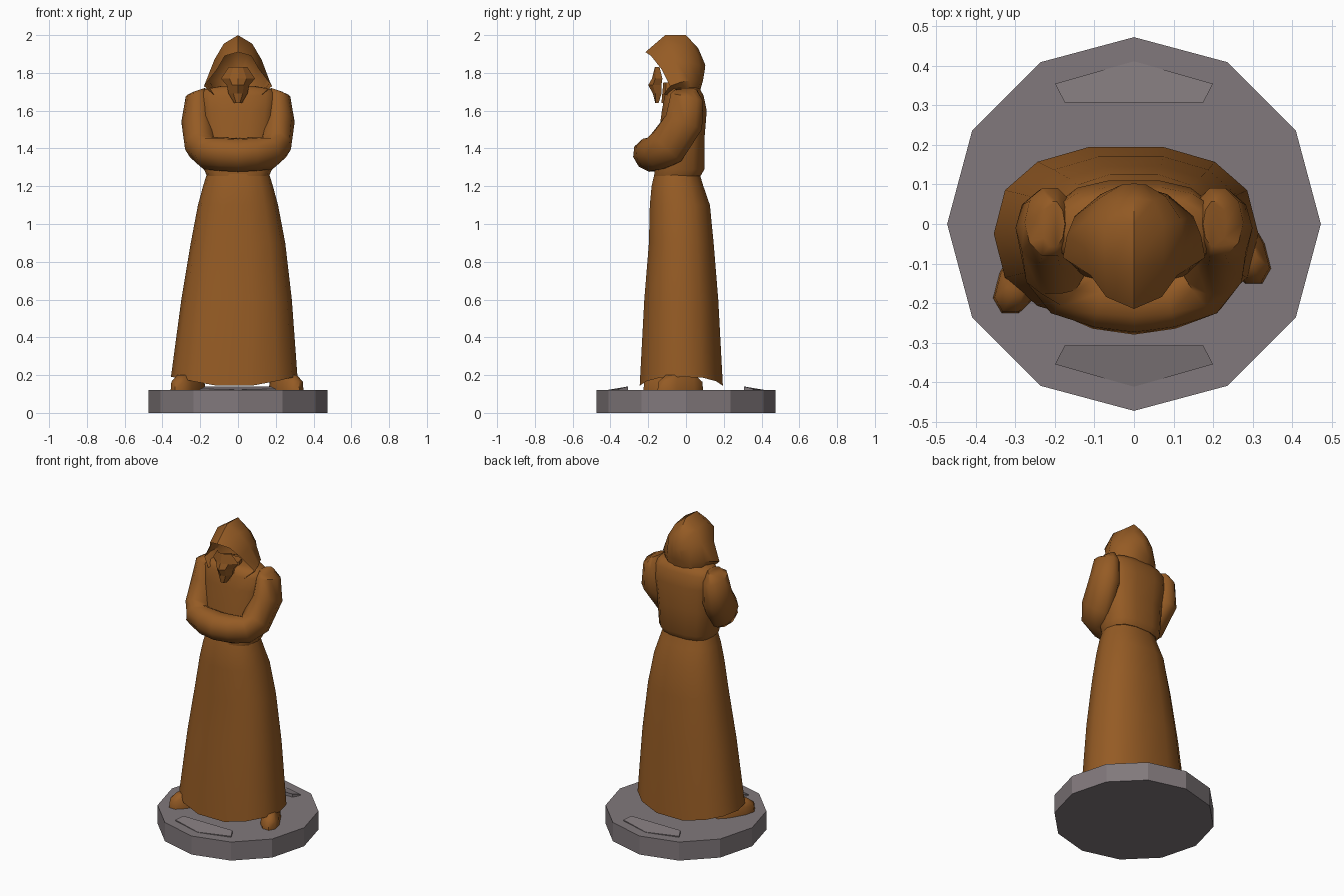
import bpy, bmesh, math
from mathutils import Vector as V

if "Cube" in bpy.data.objects:
    bpy.data.objects.remove(bpy.data.objects["Cube"])


def material(name, rgb):
    m = bpy.data.materials.new(name)
    m.diffuse_color = (*rgb, 1)
    m.use_nodes = True
    m.node_tree.nodes["Principled BSDF"].inputs["Base Color"].default_value = m.diffuse_color
    return m


BROWN = material("brown cloth", (0.30, 0.105, 0.018))
GREY = material("grey stone", (0.22, 0.19, 0.20))


def finish(name, bm, mat, angle=None):
    bmesh.ops.recalc_face_normals(bm, faces=bm.faces)
    me = bpy.data.meshes.new(name)
    bm.to_mesh(me)
    bm.free()
    me.materials.append(mat)
    ob = bpy.data.objects.new(name, me)
    bpy.context.collection.objects.link(ob)
    if angle:
        bpy.ops.object.select_all(action='DESELECT')
        ob.select_set(True)
        bpy.context.view_layer.objects.active = ob
        bpy.ops.object.shade_smooth_by_angle(angle=math.radians(angle))
    return ob


def loft(name, rings, mat, closed=True, cap=(True, True), angle=None):
    """Skin a list of equal-length point rings."""
    bm = bmesh.new()
    rows = [[bm.verts.new(p) for p in r] for r in rings]
    n = len(rows[0])
    for a, b in zip(rows, rows[1:]):
        for i in range(n if closed else n - 1):
            j = (i + 1) % n
            bm.faces.new((a[i], a[j], b[j], b[i]))
    if cap[0]:
        bm.faces.new(rows[0])
    if cap[1]:
        bm.faces.new(rows[-1])
    return finish(name, bm, mat, angle)


def oval(c, u, v, n=12, power=1.0):
    """Oval ring around c spanned by u and v; power below 1 squares it off."""
    out = []
    for i in range(n):
        a = 2 * math.pi * i / n
        co, si = math.cos(a), math.sin(a)
        co = math.copysign(abs(co) ** power, co)
        si = math.copysign(abs(si) ** power, si)
        out.append(V(c) + V(u) * co + V(v) * si)
    return out


def level(z, x0, x1, y0, y1, n=14, power=0.85):
    """Horizontal oval filling the given x and y limits."""
    return oval(((x0 + x1) / 2, (y0 + y1) / 2, z),
                ((x1 - x0) / 2, 0, 0), (0, (y1 - y0) / 2, 0), n, power)


# Twelve-sided base
loft("base", [oval((0, 0, z), (.473, 0, 0), (0, .473, 0)) for z in (0, .12)], GREY)

# Low sloping slabs at the front and back of the base
for name, s in (("front_slab", -1), ("back_slab", 1)):
    top = [(-.2, .355, .127), (-.175, .307, .14), (.175, .307, .14),
           (.2, .355, .127), (0, .412, .122)]
    loft(name, [[(x, y * s, .119) for x, y, z in top],
                [(x, y * s, z) for x, y, z in top]], GREY)

# Long skirt of the robe, hem dipping at front and back
skirt = [level(z, *b) for z, *b in (
    (.19, -.355, .315, -.25, .20),
    (.60, -.30, .285, -.225, .175),
    (.90, -.25, .25, -.20, .15),
    (1.10, -.212, .212, -.195, .13),
    (1.20, -.185, .185, -.185, .095),
    (1.265, -.165, .165, -.17, .075))]
for p in skirt[0]:
    p.z -= .05 * min(1, abs(p.y + .025) / .225) ** 4
loft("robe_skirt", skirt, BROWN, cap=(False, True), angle=60)

# Torso and neck
loft("robe_torso", [level(z, -x, x, y0, y1, 14, .75) for z, x, y0, y1 in (
    (1.255, .165, -.17, .08),
    (1.29, .18, -.17, .10),
    (1.45, .19, -.15, .10),
    (1.60, .205, -.13, .112),
    (1.68, .21, -.115, .095),
    (1.715, .18, -.10, .075),
    (1.73, .09, -.08, .05))], BROWN, angle=50)

# Folded sleeves: shoulder, elbow, then across the front to the other side
arm = [((.205, .0, 1.71), (.03, 0, -.01), (0, .06, 0)),
       ((.212, .005, 1.67), (.065, 0, .005), (0, .09, -.02)),
       ((.215, -.01, 1.54), (.085, 0, 0), (0, .10, -.04)),
       ((.195, -.10, 1.41), (.085, 0, -.015), (-.015, .08, -.075)),
       ((.165, -.15, 1.375), (.055, -.065, -.015), (0, .04, -.085)),
       ((.09, -.18, 1.37), (.015, -.085, -.01), (0, .02, -.09))]
path = arm + [((0, -.185, 1.365), (0, -.095, -.01), (0, .02, -.09))]
path += [tuple((-p[0], p[1], p[2]) for p in r) for r in reversed(arm)]
loft("folded_sleeves", [oval(c, u, v, 10) for c, u, v in path], BROWN, angle=50)

# Hood: arches from the opening to the back, half of each mirrored
arches = [
    [(0, -.215, 1.91), (.07, -.185, 1.89), (.11, -.13, 1.82), (.18, -.085, 1.73), (.13, -.12, 1.685)],
    [(0, -.11, 2.0), (.075, -.10, 1.955), (.125, -.06, 1.87), (.17, -.03, 1.75), (.12, -.04, 1.69)],
    [(0, 0, 2.0), (.075, 0, 1.94), (.12, .01, 1.86), (.15, .02, 1.76), (.11, .03, 1.68)],
    [(0, .065, 1.93), (.05, .06, 1.90), (.08, .07, 1.84), (.085, .075, 1.76), (.08, .06, 1.69)],
    [(0, .103, 1.84), (.02, .10, 1.835), (.03, .10, 1.82), (.035, .09, 1.76), (.03, .07, 1.69)]]
loft("hood", [[(-x, y, z) for x, y, z in reversed(h[1:])] + h for h in arches],
     BROWN, closed=False, cap=(False, True), angle=45)

# Gaunt face inside the hood: an open mask with a ridged middle
mask = [(1.64, .02, -.16, -.145), (1.69, .05, -.175, -.13), (1.735, .06, -.20, -.13),
        (1.77, .09, -.18, -.125), (1.83, .05, -.165, -.14)]
loft("face", [[(-x, yb, z), (-x * .5, (yf + yb) / 2 - .01, z), (0, yf, z),
               (x * .5, (yf + yb) / 2 - .01, z), (x, yb, z)] for z, x, yf, yb in mask],
     BROWN, closed=False, cap=(False, False))
loft("throat", [level(z, -x, x, y0, y1, 8) for z, x, y0, y1 in (
    (1.64, .07, -.13, .0), (1.75, .05, -.12, .0))], BROWN)

# Feet turned outwards under the hem
for name, c, d in (("right_foot", (-.265, -.105), (-.5, -.86)),
                   ("left_foot", (.255, -.03), (.5, -.86))):
    loft(name, [oval((*c, z), (d[0] * l, d[1] * l, 0), (-d[1] * w, d[0] * w, 0), 10, .8)
                for z, l, w in ((.119, .14, .058), (.165, .135, .055), (.20, .09, .035))],
         BROWN, angle=50)
